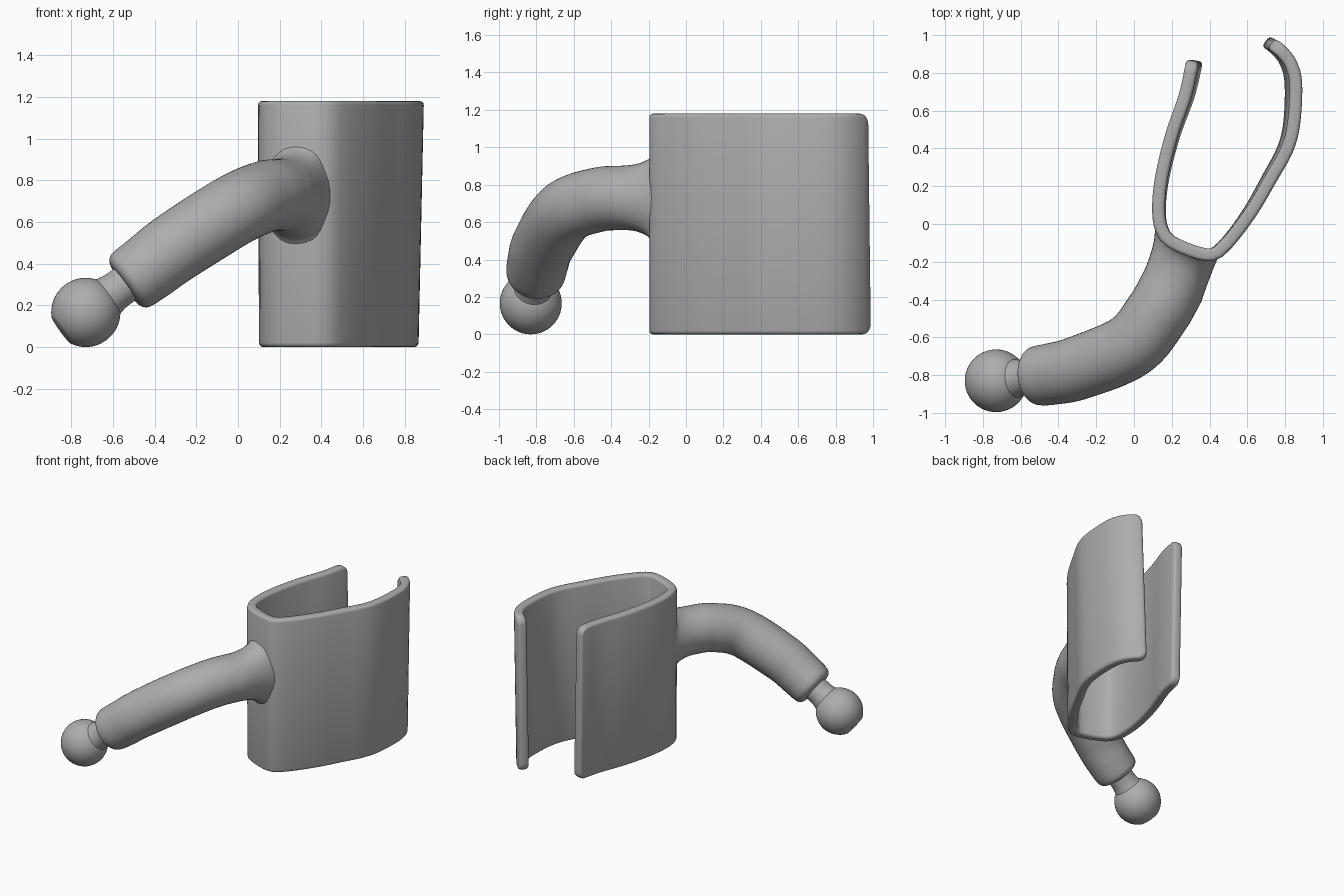
import bpy, bmesh
from math import sin, cos, pi, sqrt, radians, asin
from mathutils import Vector as V

if "Cube" in bpy.data.objects:
    bpy.data.objects.remove(bpy.data.objects["Cube"])

grey = bpy.data.materials.new("plain grey")
grey.use_nodes = True
grey.diffuse_color = (0.42, 0.42, 0.42, 1)
grey.node_tree.nodes["Principled BSDF"].inputs["Base Color"].default_value = grey.diffuse_color

HEIGHT = 1.18
SEG = 40


def finish(name, bm):
    bmesh.ops.recalc_face_normals(bm, faces=bm.faces)
    mesh = bpy.data.meshes.new(name)
    bm.to_mesh(mesh)
    bm.free()
    mesh.materials.append(grey)
    ob = bpy.data.objects.new(name, mesh)
    bpy.context.collection.objects.link(ob)
    bpy.ops.object.select_all(action='DESELECT')
    ob.select_set(True)
    bpy.context.view_layer.objects.active = ob
    bpy.ops.object.shade_smooth_by_angle(angle=radians(40))


def loft(name, rings, cap_start=True, cap_end=True, bevel=0):
    """Skin a list of closed rings with quads."""
    bm = bmesh.new()
    vs = [[bm.verts.new(p) for p in ring] for ring in rings]
    n = len(rings[0])
    for a, b in zip(vs, vs[1:]):
        for i in range(n):
            j = (i + 1) % n
            bm.faces.new((a[i], a[j], b[j], b[i]))
    if cap_start:
        bm.faces.new(vs[0])
    if cap_end:
        bm.faces.new(vs[-1])
    if bevel:
        bmesh.ops.recalc_face_normals(bm, faces=bm.faces)
        edges = [e for e in bm.edges if e.calc_face_angle(0) > 0.9]
        bmesh.ops.bevel(bm, geom=edges, offset=bevel, segments=3,
                        profile=0.5, affect='EDGES')
    finish(name, bm)


def spline(points, steps):
    """Smooth curve through all the points."""
    p = [2 * points[0] - points[1]] + points + [2 * points[-1] - points[-2]]
    out = []
    for a, b, c, d in zip(p, p[1:], p[2:], p[3:]):
        for k in range(steps):
            t = k / steps
            out.append(0.5 * (2 * b + (c - a) * t + (2 * a - 5 * b + 4 * c - d) * t * t
                              + (3 * b - a - 3 * c + d) * t ** 3))
    return out + [points[-1].copy()]


def circle(centre, side, up, r):
    return [centre + side * (r * cos(a)) + up * (r * sin(a))
            for a in (2 * pi * i / SEG for i in range(SEG))]


# Holder: an open clip wall, its ends rounded and its lower edge pinched inward
outline = [V((x, y, 0)) for x, y in (
    (.31, .865), (.272, .685), (.2, .474), (.148, .262), (.13, .1), (.143, -.02),
    (.204, -.098), (.384, -.163), (.474, -.122), (.611, .05), (.728, .246),
    (.81, .394), (.846, .53), (.857, .738), (.833, .844), (.785, .91), (.728, .955))]
fine = spline(outline, 12)
dist = [0]
for a, b in zip(fine, fine[1:]):
    dist.append(dist[-1] + (b - a).length)
total = dist[-1]


def along(s):
    for i in range(len(fine) - 1):
        if s <= dist[i + 1]:
            f = (s - dist[i]) / (dist[i + 1] - dist[i])
            return fine[i].lerp(fine[i + 1], f)
    return fine[-1]


CORNER = 0.06
tip = [CORNER * (1 - cos(pi / 12 * k)) for k in range(7)]
count = 70
middle = [CORNER + (total - 2 * CORNER) * k / count for k in range(1, count)]
stations = tip + middle + [total - s for s in reversed(tip)]
sections = []
for s in stations:
    c = along(s)
    tangent = (along(min(s + .01, total)) - along(max(s - .01, 0))).normalized()
    normal = V((-tangent.y, tangent.x, 0)) * 0.034
    gap = min(s, total - s, CORNER)
    inset = CORNER - sqrt(max(0, CORNER ** 2 - (CORNER - gap) ** 2))
    f = s / total
    pinch = V((.022 * (1 - f) - .032 * f, .015 * max(0, c.y) * f, 0))
    section = []
    for sign, z in ((1, inset), (-1, inset), (-1, HEIGHT - inset), (1, HEIGHT - inset)):
        section.append(c + normal * sign + pinch * (1 - z / HEIGHT) + V((0, 0, z)))
    sections.append(section)
loft("holder_wall", sections, bevel=0.02)

# Arm: a bent tube with a rounded free end, flaring into the holder wall
ball_centre = V((-.73, -.83, .166))
axis = V((-.81, -.1, -.58)).normalized()
end = ball_centre - axis * .23
path = spline([end, end - axis * .14, V((-.29, -.76, .485)), V((-.02, -.645, .655)),
               V((.125, -.47, .72)), V((.205, -.33, .73))], 8)
ROUND = 0.05
rings = []
Z = V((0, 0, 1))


def frame(t):
    side = t.cross(Z).normalized()
    return side, side.cross(t)


side, up = frame(-axis)
for k in range(7):
    a = pi / 12 * k
    rings.append(circle(end - axis * ROUND * (1 - cos(a)), side, up,
                        .158 - ROUND * (1 - sin(a))))
for i, p in enumerate(path):
    if (p - end).length < ROUND + .01:
        continue
    t = (path[min(i + 1, len(path) - 1)] - path[i - 1]).normalized()
    side, up = frame(t)
    rings.append(circle(p, side, up, .158 + .014 * min(1, 2 * i / len(path))))

front = ((.09, .04), (.125, -.06), (.214, -.13), (.384, -.19), (.48, -.15))


def on_wall(x, z):
    for (x0, y0), (x1, y1) in zip(front, front[1:]):
        if x <= x1:
            break
    return V((x, y0 + (y1 - y0) * (x - x0) / (x1 - x0) + .012, z))


last = rings[-1]
angles = [2 * pi * i / SEG for i in range(SEG)]
for k in range(1, 11):
    t = k / 10
    ring = []
    for p, a in zip(last, angles):
        q = on_wall(.29 + .155 * cos(a), .73 + .18 * sin(a))
        w = on_wall(.285 + .185 * cos(a), .72 + .31 * sin(a))
        ring.append(p * (1 - t) ** 2 + q * (2 * t * (1 - t)) + w * t * t)
    rings.append(ring)
loft("curved_arm", rings, cap_end=False)

# Ball joint with a flat end, on a short waisted neck
side, up = frame(axis)
R, FLAT = 0.166, 0.146
low = asin(FLAT / R)
ball = []
for k in range(25):
    a = low - (low + pi / 2 - .02) * k / 24
    ball.append(circle(ball_centre + axis * (R * sin(a)), side, up, R * cos(a)))
loft("ball", ball)
neck = [circle(ball_centre - axis * h, side, up, r) for h, r in
        ((.11, .108), (.14, .099), (.165, .094), (.19, .092), (.25, .092))]
loft("neck", neck)
